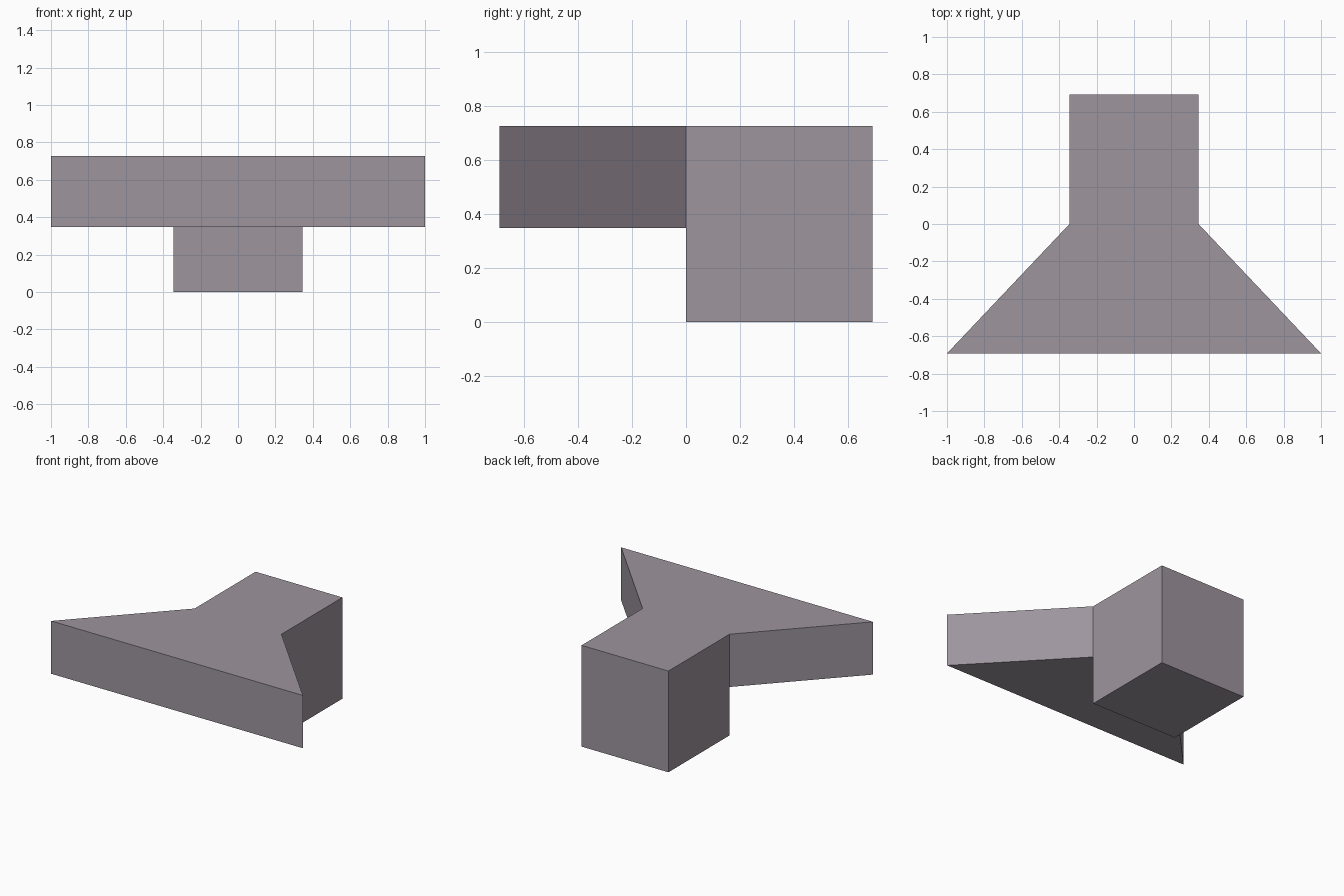
import bpy
import bmesh

if "Cube" in bpy.data.objects:
    bpy.data.objects.remove(bpy.data.objects["Cube"])

HALF_WIDTH, DEPTH = 0.345, 0.692   # rear block half width, front and rear reach
STEP, TOP = 0.348, 0.727           # underside of the flared front, top height

# Material
grey = bpy.data.materials.new("warm grey")
grey.use_nodes = True
colour = (0.34, 0.30, 0.34, 1)
grey.diffuse_color = colour
grey.node_tree.nodes["Principled BSDF"].inputs["Base Color"].default_value = colour

bm = bmesh.new()


def extrude_z(face, height):
    """Extrude one face straight up or down."""
    parts = bmesh.ops.extrude_face_region(bm, geom=[face])["geom"]
    verts = [g for g in parts if isinstance(g, bmesh.types.BMVert)]
    bmesh.ops.translate(bm, verts=verts, vec=(0, 0, height))


# Flared front and rear block outlines share the edge at y = 0
left, right = [bm.verts.new((s * HALF_WIDTH, 0, STEP)) for s in (1, -1)]
front = [bm.verts.new((s, -DEPTH, STEP)) for s in (-1, 1)]
back = [bm.verts.new((s * HALF_WIDTH, DEPTH, STEP)) for s in (1, -1)]
flare = bm.faces.new([right, *front, left])
block = bm.faces.new([left, *back, right])

# Raise both to the top together, then drop the rear block to the ground
top = bmesh.ops.extrude_face_region(bm, geom=[flare, block], use_keep_orig=True)["geom"]
bmesh.ops.translate(bm, verts=[g for g in top if isinstance(g, bmesh.types.BMVert)],
                    vec=(0, 0, TOP - STEP))
extrude_z(block, -STEP)

# Merge coplanar faces into clean flat sides
bmesh.ops.dissolve_limit(bm, angle_limit=0.01, verts=bm.verts, edges=bm.edges)
bmesh.ops.recalc_face_normals(bm, faces=bm.faces)

mesh = bpy.data.meshes.new("flared_block")
bm.to_mesh(mesh)
bm.free()
mesh.materials.append(grey)
bpy.context.collection.objects.link(bpy.data.objects.new("flared_block", mesh))
